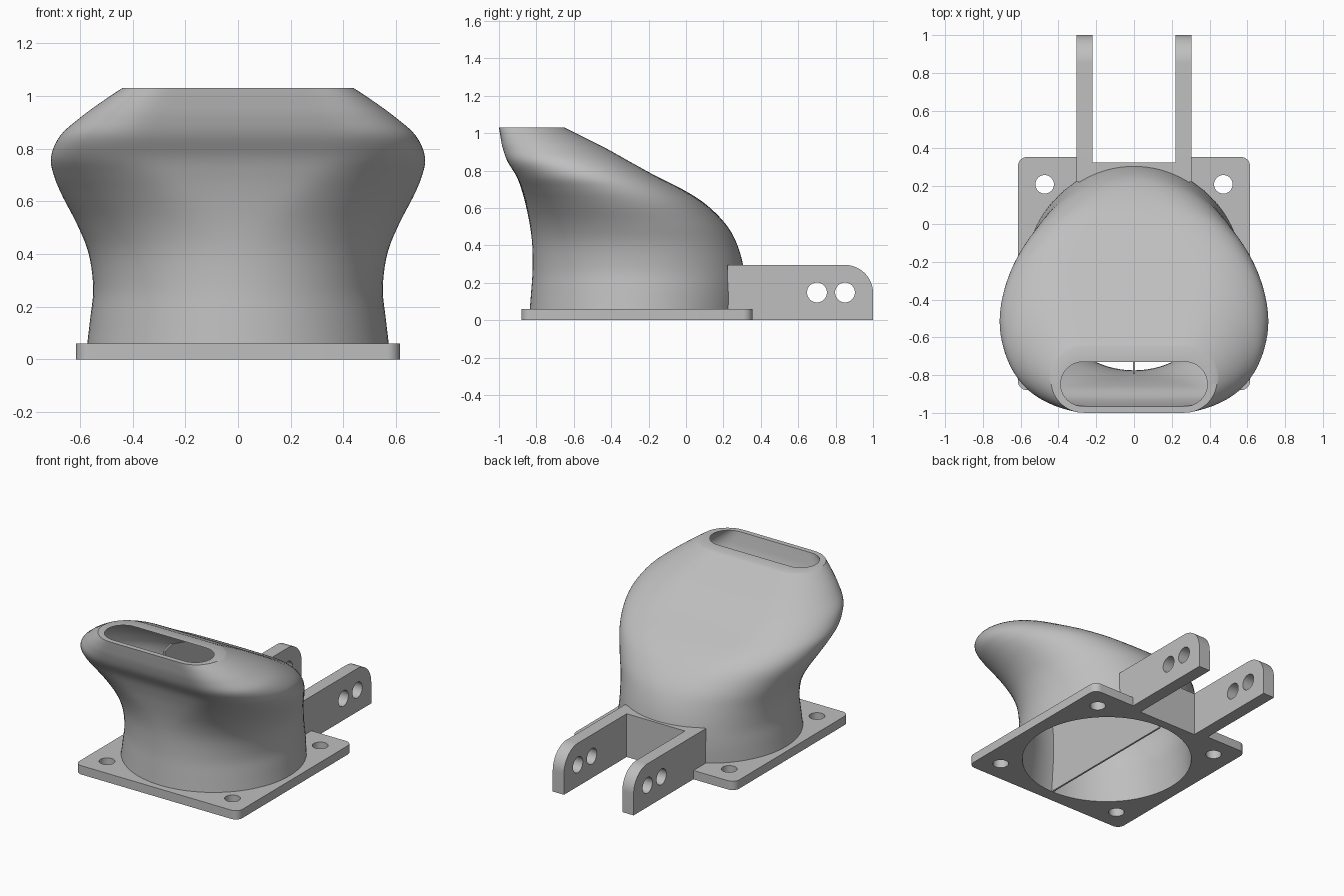
import bpy, bmesh, math
from mathutils import Matrix

if "Cube" in bpy.data.objects:
    bpy.data.objects.remove(bpy.data.objects["Cube"])

grey = bpy.data.materials.new("plain_grey")
grey.use_nodes = True
grey.diffuse_color = (0.52, 0.52, 0.52, 1)
grey.node_tree.nodes["Principled BSDF"].inputs["Base Color"].default_value = grey.diffuse_color

CENTRE_Y = -0.263
SIDEWAYS = Matrix(((0, 0, 1, 0), (1, 0, 0, 0), (0, 1, 0, 0), (0, 0, 0, 1)))


def finish(name, mesh):
    mesh.materials.clear()
    mesh.materials.append(grey)
    obj = bpy.data.objects.new(name, mesh)
    bpy.context.collection.objects.link(obj)
    bpy.ops.object.select_all(action="DESELECT")
    obj.select_set(True)
    bpy.context.view_layer.objects.active = obj
    bpy.ops.object.shade_smooth_by_angle(angle=math.radians(35))
    return obj


def arc(cx, cy, r, start=0, end=360, n=48):
    angles = [math.radians(start + (end - start) * i / n) for i in range(n + 1)]
    points = [(cx + r * math.cos(a), cy + r * math.sin(a)) for a in angles]
    return points[:-1] if end - start == 360 else points


def plate(name, loops, low, high, turn=Matrix()):
    """Flat outline with holes, thickened from low to high along its normal."""
    curve = bpy.data.curves.new(name, "CURVE")
    curve.dimensions, curve.fill_mode = "2D", "BOTH"
    curve.extrude = (high - low) / 2
    for loop in loops:
        spline = curve.splines.new("POLY")
        spline.points.add(len(loop) - 1)
        for point, (x, y) in zip(spline.points, loop):
            point.co = (x, y, 0, 1)
        spline.use_cyclic_u = True
    temp = bpy.data.objects.new(name + "_outline", curve)
    bpy.context.collection.objects.link(temp)
    bpy.context.view_layer.update()
    graph = bpy.context.evaluated_depsgraph_get()
    mesh = bpy.data.meshes.new_from_object(temp.evaluated_get(graph))
    bpy.data.objects.remove(temp)
    bm = bmesh.new()
    bm.from_mesh(mesh)
    bmesh.ops.remove_doubles(bm, verts=bm.verts, dist=0.0001)
    bmesh.ops.recalc_face_normals(bm, faces=bm.faces)
    bm.to_mesh(mesh)
    bm.free()
    mesh.transform(turn @ Matrix.Translation((0, 0, (low + high) / 2)))
    return finish(name, mesh)


# Duct body: height, front edge, back edge, half width
ROWS = [(0.00, -0.84, 0.31, 0.58), (0.15, -0.828, 0.318, 0.562),
        (0.27, -0.82, 0.31, 0.55), (0.40, -0.822, 0.275, 0.567),
        (0.51, -0.835, 0.215, 0.61), (0.62, -0.858, 0.105, 0.667),
        (0.70, -0.88, -0.02, 0.70), (0.77, -0.907, -0.16, 0.71),
        (0.85, -0.955, -0.305, 0.675), (0.92, -0.98, -0.43, 0.597),
        (0.98, -0.992, -0.55, 0.515), (1.03, -1.0, -0.65, 0.44)]
SIDES, STEPS = 96, 5


def smooth_rows():
    """Catmull-Rom pass through the rows."""
    rows = [ROWS[0]] + ROWS + [ROWS[-1]]
    for p, q, r, s in zip(rows, rows[1:], rows[2:], rows[3:]):
        for k in range(STEPS):
            t = k / STEPS
            yield [b + 0.5 * t * (c - a + t * (2 * a - 5 * b + 4 * c - d
                   + t * (3 * (b - c) + d - a))) for a, b, c, d in zip(p, q, r, s)]
    yield ROWS[-1]


def ease(z):
    t = min(max((z - 0.25) / 0.6, 0), 1)
    return t * t * (3 - 2 * t)


def section(bm, z, front, back, half):
    """Ring that turns from an ellipse into a round-ended slot with height."""
    depth, mid = (back - front) / 2, (back + front) / 2
    flat = max(half - depth, 0)
    ring = []
    for i in range(SIDES):
        a = math.tau * i / SIDES
        x, y = half * math.cos(a), depth * math.sin(a)
        size = math.hypot(x, y)
        dx, dy = abs(x) / size, abs(y) / size
        if dx * depth <= flat * dy:
            reach = depth / dy
        else:
            reach = flat * dx + math.sqrt(max(depth ** 2 - (flat * dy) ** 2, 0))
        k = 1 + ease(z) * (reach / size - 1)
        ring.append(bm.verts.new((x * k, mid + y * k, z)))
    return ring


bm = bmesh.new()
outer, inner = [], []
for z, front, back, half in smooth_rows():
    outer.append(section(bm, z, front, back, half))
    inner.append(section(bm, z, front + 0.045 - 0.01 * ease(z),
                         back - 0.045 - 0.035 * ease(z), half - 0.052))
rings = outer + inner[::-1]
for lower, upper in zip(rings, rings[1:] + rings[:1]):
    for i in range(SIDES):
        j = (i + 1) % SIDES
        bm.faces.new((lower[i], lower[j], upper[j], upper[i]))
bmesh.ops.recalc_face_normals(bm, faces=bm.faces)
body = bpy.data.meshes.new("duct_body")
bm.to_mesh(body)
bm.free()
finish("duct_body", body)

# Mounting flange with rounded corners, a notch at the back and screw holes
W, FRONT, BACK, R = 0.615, -0.88, 0.355, 0.05
outline = (arc(-W + R, FRONT + R, R, 180, 270, 8) + arc(W - R, FRONT + R, R, 270, 360, 8)
           + arc(W - R, BACK - R, R, 0, 90, 8)
           + [(0.26, BACK), (0.26, 0.325), (-0.26, 0.325), (-0.26, BACK)]
           + arc(-W + R, BACK - R, R, 90, 180, 8))
screws = [arc(x, y, 0.049) for x in (-0.473, 0.473) for y in (-0.735, 0.21)]
plate("mounting_flange", [outline, arc(0, CENTRE_Y, 0.55, n=96)] + screws, 0, 0.06)

# Bracket: web against the duct and two drilled arms
web = [(-0.24, 0.325)] + arc(0, CENTRE_Y, 0.55, 115, 65, 24) + [(0.24, 0.325)]
plate("bracket_web", [web], 0, 0.295)
arm = ([(0.222, 0), (1.0, 0)] + arc(0.85, 0.145, 0.15, 0, 90, 16) + [(0.222, 0.295)])
pins = [arc(y, 0.148, 0.053) for y in (0.70, 0.85)]
plate("bracket_arm_left", [arm] + pins, 0.22, 0.305, SIDEWAYS)
plate("bracket_arm_right", [arm] + pins, -0.305, -0.22, SIDEWAYS)

# Thin dividing rib inside the duct, following the back wall
rib = [(-0.795, 0), (-0.795, 0.96), (-0.72, 0.98)]
rib += [(back - 0.06, z) for z, front, back, half in ROWS[-3::-1]]
plate("dividing_rib", [rib], -0.006, 0.006, SIDEWAYS)
